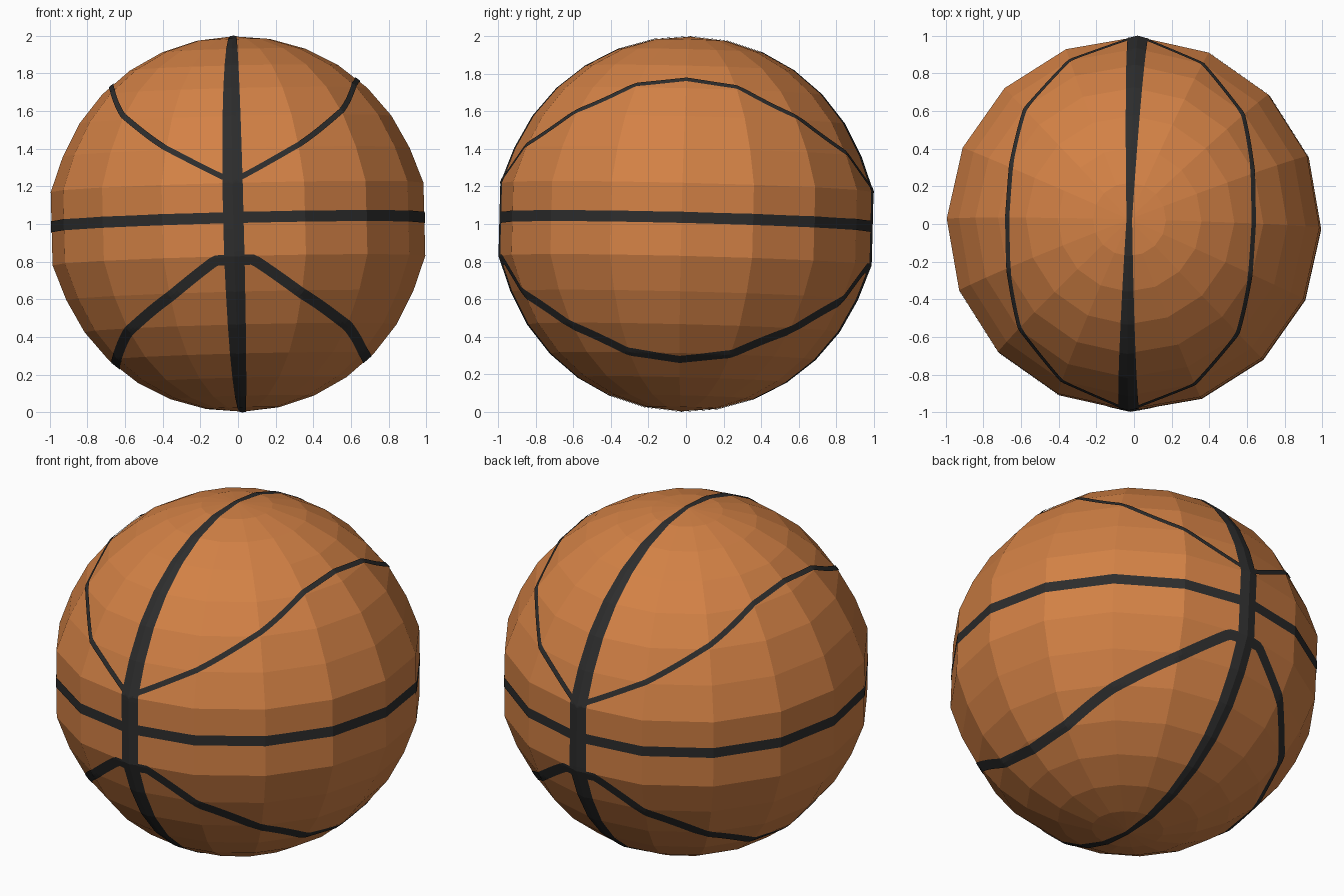
import bpy, bmesh, math
from mathutils import Vector, Matrix
from mathutils.bvhtree import BVHTree

if "Cube" in bpy.data.objects:
    bpy.data.objects.remove(bpy.data.objects["Cube"])


def material(name, rgb):
    m = bpy.data.materials.new(name)
    m.diffuse_color = (*rgb, 1)
    m.use_nodes = True
    m.node_tree.nodes["Principled BSDF"].inputs["Base Color"].default_value = m.diffuse_color
    return m


ORANGE = material("orange leather", (0.65, 0.22, 0.06))
BLACK = material("black rubber", (0.026, 0.026, 0.026))

# The whole ball is turned and tipped slightly, then rests on the ground
pole = Vector((-0.025, 0.025, 1)).normalized()
tilt = Vector((0, 0, 1)).rotation_difference(pole).to_matrix().to_4x4()
PLACE = Matrix.Translation((0, 0, 1)) @ tilt @ Matrix.Rotation(math.radians(-1.4), 4, 'Z')


def finish(bm, name, mat):
    bm.transform(PLACE)
    me = bpy.data.meshes.new(name)
    bm.to_mesh(me)
    bm.free()
    me.materials.append(mat)
    ob = bpy.data.objects.new(name, me)
    bpy.context.collection.objects.link(ob)
    return ob


# Faceted ball, straight-sided around the equator
ball = bmesh.new()
bmesh.ops.create_uvsphere(ball, u_segments=16, v_segments=16, radius=0.997)
for v in ball.verts:
    if abs(v.co.z) < 0.25:
        k = 0.99 / math.hypot(v.co.x, v.co.y)
        v.co.x *= k
        v.co.y *= k
tree = BVHTree.FromBMesh(ball)
finish(ball, "ball", ORANGE)


def seam(name, path, half_width, lift, n=256, across=4):
    """Closed thin strip laid on the ball; path(t) and half_width(t) use t in 0..1."""
    bm = bmesh.new()
    rows = []
    for i in range(n):
        t = i / n
        p = path(t)
        along = (path((t + 0.004) % 1) - path((t - 0.004) % 1)).normalized()
        side = along.cross(p).normalized()
        row = []
        for j in range(across + 1):
            d = (p + side * half_width(t) * (2 * j / across - 1)).normalized()
            hit = tree.ray_cast(d * 3, -d)[0]
            row.append(bm.verts.new(hit + d * lift))
        rows.append(row)
    for i in range(n):
        a, b = rows[i], rows[(i + 1) % n]
        for j in range(across):
            bm.faces.new((a[j], b[j], b[j + 1], a[j + 1]))
    bmesh.ops.recalc_face_normals(bm, faces=bm.faces)
    f = bm.faces[:][0]
    if f.normal.dot(f.calc_center_median()) < 0:
        bmesh.ops.reverse_faces(bm, faces=bm.faces)
    finish(bm, name, BLACK)


def on_sphere(az, lat):
    """Azimuth is measured from the front, latitude from the equator (degrees)."""
    a, l = math.radians(az), math.radians(lat)
    return Vector((math.sin(a) * math.cos(l), -math.cos(a) * math.cos(l), math.sin(l)))


def curved_path(knots):
    """Loop mirrored in all four quadrants through (azimuth, latitude) knots."""
    def path(t):
        az = t * 360
        q = abs((az + 90) % 180 - 90)
        for (a0, l0), (a1, l1) in zip(knots, knots[1:]):
            if q <= a1 + 1e-6:
                k = (q - a0) / (a1 - a0)
                p = on_sphere(a0, l0).lerp(on_sphere(a1, l1), k).normalized()
                return on_sphere(az, math.degrees(math.asin(p.z)))
    return path


# Equator seam and pole-to-pole seam
seam("equator_seam", lambda t: on_sphere(t * 360, 0.6), lambda t: 0.03, 0.003)
seam("meridian_seam", lambda t: on_sphere(0, t * 360),
     lambda t: 0.015 + 0.04 * abs(math.cos(t * math.tau)), 0.0035)

# Curved panel seams above and below
seam("upper_curved_seam",
     curved_path([(0, 11.5), (22.5, 23), (45, 35), (67.5, 46), (90, 49)]),
     lambda t: 0.015, 0.006)
seam("lower_curved_seam",
     curved_path([(0, -12.3), (6, -12.5), (22.5, -23.5), (45, -34.7), (67.5, -44.8), (90, -47.8)]),
     lambda t: 0.029, 0.003)
